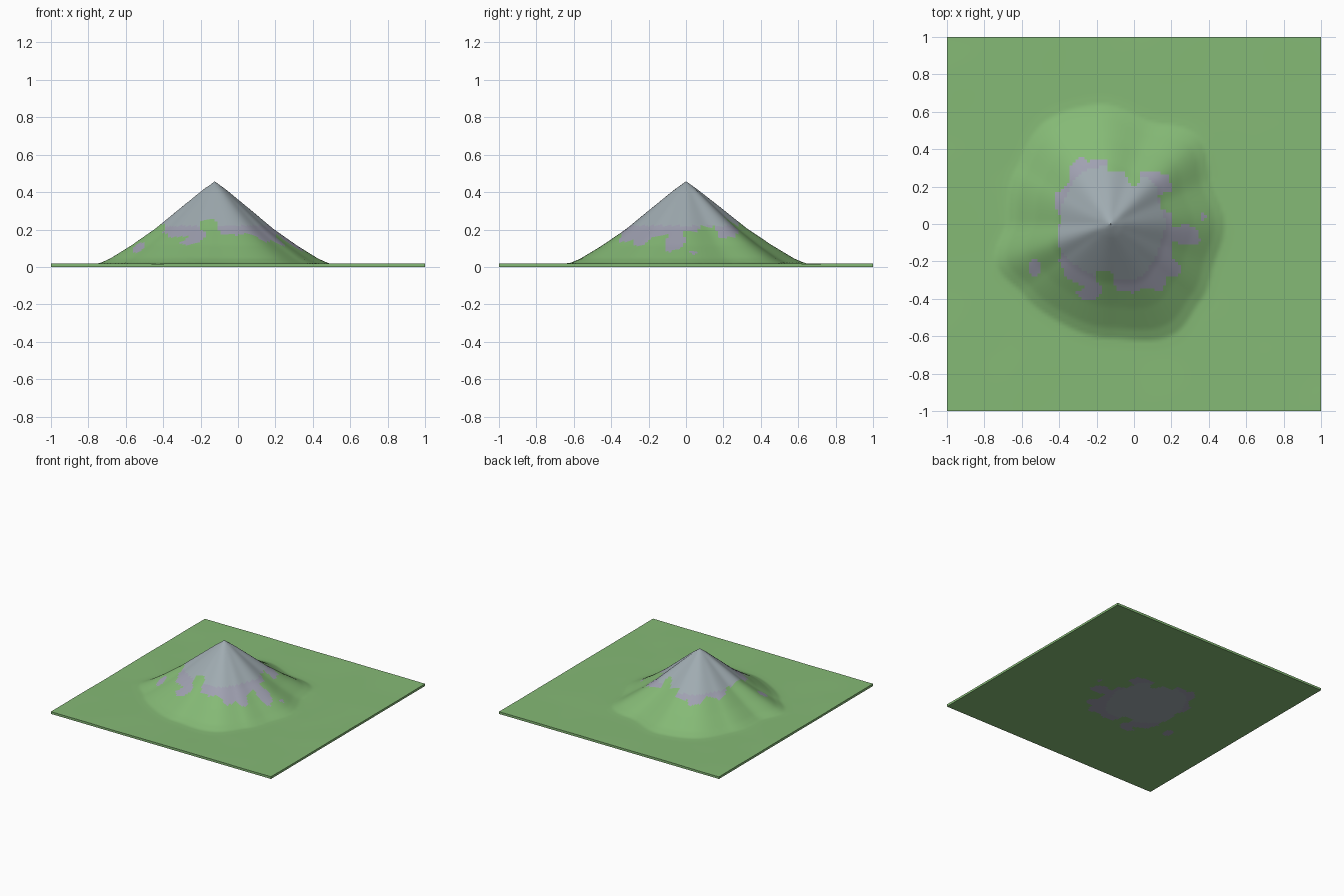
import bpy, bmesh, math
from mathutils import noise, Vector

if "Cube" in bpy.data.objects:
    bpy.data.objects.remove(bpy.data.objects["Cube"])

PEAK = (-0.125, 0.0)
BASE = 0.018

# foot radius of the mountain by direction (degrees, radius)
FOOT = [(0, .63), (22, .60), (45, .68), (70, .60), (97, .66), (120, .67), (150, .60),
        (178, .57), (200, .67), (218, .62), (240, .61), (270, .63), (300, .70),
        (320, .65), (340, .61), (360, .63)]
# height along the slope (fraction of foot radius, height)
SLOPE = [(0, .458), (.1, .412), (.3, .308), (.5, .203), (.7, .115), (.88, .045),
         (.97, .02), (1.05, BASE), (9, BASE)]
# outline of the bare rock seen from above
ROCK = [(-.28, .36), (-.24, .33), (-.2, .35), (-.14, .34), (-.14, .28), (-.05, .28),
        (-.02, .21), (.02, .21), (.04, .28), (.19, .27), (.2, .17), (.13, .16),
        (.14, .08), (.21, .06), (.21, -.02), (.28, 0), (.34, -.03), (.36, -.1),
        (.26, -.11), (.2, -.09), (.2, -.17), (.25, -.22), (.24, -.28), (.17, -.29),
        (.16, -.36), (.05, -.34), (0, -.37), (-.08, -.36), (-.11, -.32), (-.1, -.26),
        (-.2, -.25), (-.2, -.3), (-.16, -.34), (-.2, -.4), (-.28, -.41), (-.31, -.36),
        (-.26, -.34), (-.36, -.29), (-.4, -.2), (-.39, -.14), (-.41, -.12),
        (-.41, -.03), (-.38, .03), (-.42, .08), (-.42, .16), (-.35, .22), (-.35, .3)]


def lookup(table, v, smooth=False):
    for (a, p), (b, q) in zip(table, table[1:]):
        if v <= b:
            t = (v - a) / (b - a)
            if smooth:
                t = t * t * (3 - 2 * t)
            return p + (q - p) * t
    return table[-1][1]


def height(x, y):
    dx, dy = x - PEAK[0], y - PEAK[1]
    foot = lookup(FOOT, math.degrees(math.atan2(dy, dx)) % 360, True)
    bump = 0.002 * noise.noise(Vector((x * 3, y * 3, 0.5)))
    return lookup(SLOPE, math.hypot(dx, dy) / foot) + bump


def is_rock(x, y):
    # two small outlying patches
    if math.hypot((x + .53) / .03, (y + .23) / .05) < 1 or math.hypot(x - .37, y - .04) < .018:
        return True
    inside = False
    for (ax, ay), (bx, by) in zip(ROCK, ROCK[1:] + ROCK[:1]):
        if (ay > y) != (by > y) and x < ax + (y - ay) * (bx - ax) / (by - ay):
            inside = not inside
    return inside


def material(name, rgb):
    m = bpy.data.materials.new(name)
    m.diffuse_color = (*rgb, 1)
    m.use_nodes = True
    m.node_tree.nodes["Principled BSDF"].inputs["Base Color"].default_value = m.diffuse_color
    return m


# flat underside grid, coloured by region
bm = bmesh.new()
bmesh.ops.create_grid(bm, x_segments=128, y_segments=128, size=1)
for f in bm.faces:
    c = f.calc_center_median()
    f.smooth = True
    if is_rock(c.x, c.y):
        f.material_index = 1 if height(c.x, c.y) > 0.22 else 2

# raised copy becomes the terrain surface
geo = bmesh.ops.extrude_face_region(bm, geom=bm.faces[:], use_keep_orig=True)["geom"]
for v in geo:
    if isinstance(v, bmesh.types.BMVert):
        v.co.z = height(v.co.x, v.co.y)
bmesh.ops.recalc_face_normals(bm, faces=bm.faces[:])

mesh = bpy.data.meshes.new("mountain_terrain")
bm.to_mesh(mesh)
bm.free()
for m in (material("grass green", (.235, .49, .18)),
          material("rock grey", (.35, .41, .44)),
          material("rock lavender grey", (.35, .355, .44))):
    mesh.materials.append(m)
terrain = bpy.data.objects.new("mountain_terrain", mesh)
bpy.context.collection.objects.link(terrain)
bpy.context.view_layer.objects.active = terrain
terrain.select_set(True)
bpy.ops.object.shade_smooth_by_angle(angle=math.radians(40))
